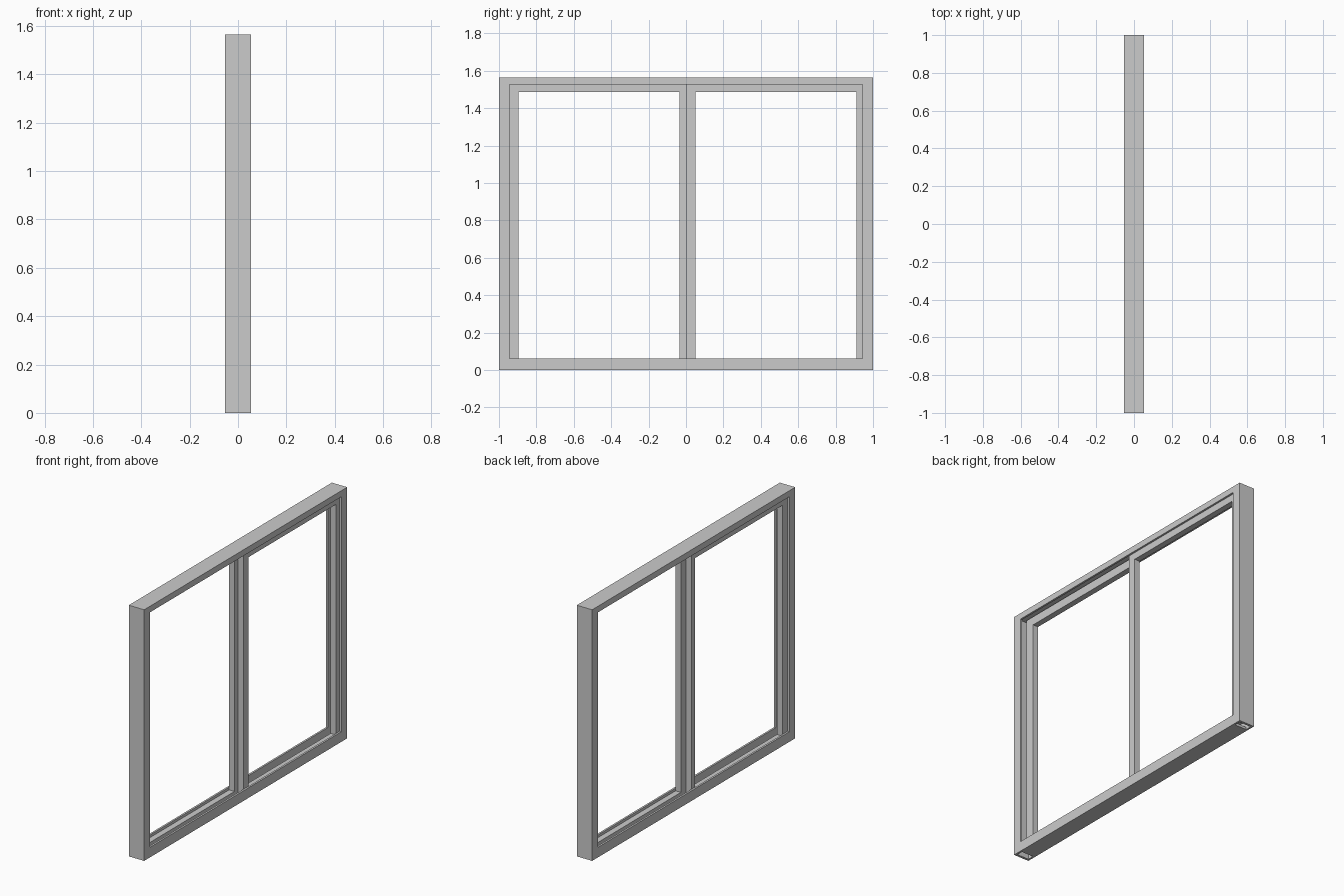
import bpy, bmesh

if "Cube" in bpy.data.objects:
    bpy.data.objects.remove(bpy.data.objects["Cube"])

HX = 0.053      # half depth of the whole frame
TOP = 1.565     # overall height
LIP = 0.012     # thickness of the channel walls


def finish(bm, name):
    bmesh.ops.recalc_face_normals(bm, faces=bm.faces)
    mesh = bpy.data.meshes.new(name)
    bm.to_mesh(mesh)
    bm.free()
    obj = bpy.data.objects.new(name, mesh)
    bpy.context.collection.objects.link(obj)
    return obj


def ring(name, x0, x1, outer, inner):
    """Rectangular ring in the YZ plane, extruded from x0 to x1.
    outer and inner are (y0, z0, y1, z1)."""
    bm = bmesh.new()
    loops = []
    for x in (x0, x1):
        for y0, z0, y1, z1 in (outer, inner):
            corners = ((y0, z0), (y1, z0), (y1, z1), (y0, z1))
            loops.append([bm.verts.new((x, y, z)) for y, z in corners])
    ao, ai, bo, bi = loops
    for p, q in ((ao, ai), (bo, bi), (ao, bo), (ai, bi)):
        for i in range(4):
            j = (i + 1) % 4
            bm.faces.new((p[i], p[j], q[j], q[i]))
    return finish(bm, name)


def box(name, lo, hi):
    bm = bmesh.new()
    bmesh.ops.create_cube(bm, size=1)
    for v in bm.verts:
        v.co = [lo[i] if v.co[i] < 0 else hi[i] for i in range(3)]
    return finish(bm, name)


# Front and back walls of the outer frame channel
outer = (-1, 0, 1, TOP)
opening = (-0.943, 0.063, 0.943, 1.527)
ring("outer_frame_front_wall", HX - LIP, HX, outer, opening)
ring("outer_frame_back_wall", -HX, -HX + LIP, outer, opening)

# Webs closing the channel; the jamb channels stay open at the bottom
inx = HX - LIP
box("left_jamb_web", (-inx, -1, 0), (inx, -0.985, TOP))
box("right_jamb_web", (-inx, 0.985, 0), (inx, 1, TOP))
box("head_web", (-inx, -0.985, TOP - 0.015), (inx, 0.985, TOP))
box("sill_floor", (-inx, -0.945, 0), (inx, 0.945, 0.015))

# Sliding sashes, meeting at the middle on separate tracks
ring("back_sash", -0.037, 0.0, (-0.955, 0.015, 0, 1.54), (-0.895, 0.05, -0.035, 1.487))
ring("front_sash", 0.0, 0.037, (0, 0.015, 0.965, 1.54), (0.05, 0.05, 0.912, 1.487))
